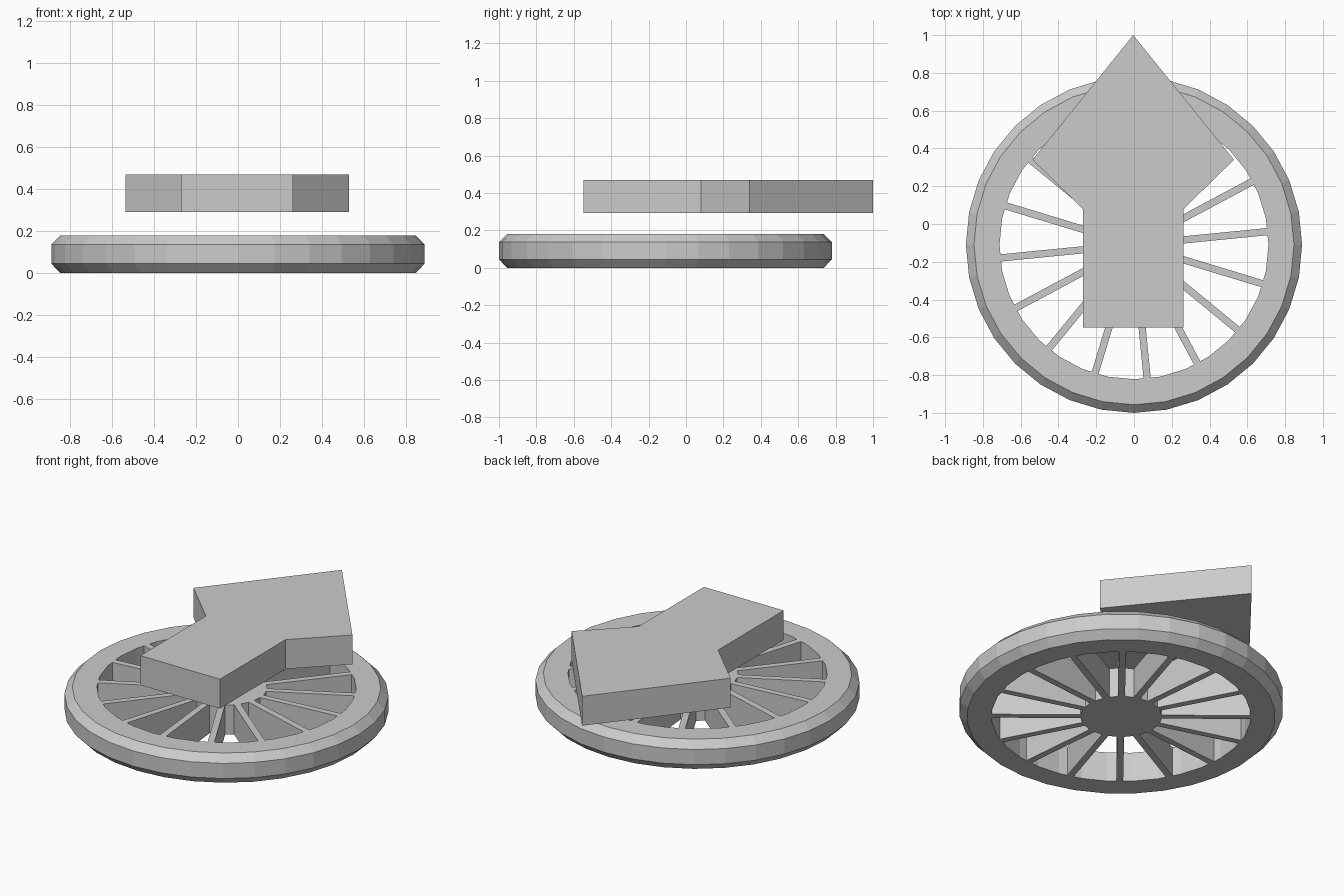
import bpy, bmesh
from math import cos, sin, pi
from mathutils import Matrix

if "Cube" in bpy.data.objects:
    bpy.data.objects.remove(bpy.data.objects["Cube"])

CENTRE = (0, -0.11, 0)
HEIGHT = 0.18
SIDES = 32
SPOKES = 16


def finish(name, bm, location=(0, 0, 0)):
    bmesh.ops.recalc_face_normals(bm, faces=bm.faces[:])
    mesh = bpy.data.meshes.new(name)
    bm.to_mesh(mesh)
    bm.free()
    obj = bpy.data.objects.new(name, mesh)
    obj.location = location
    bpy.context.collection.objects.link(obj)
    return obj


def prism(name, outline, z0, z1, location=(0, 0, 0)):
    bm = bmesh.new()
    face = bm.faces.new([bm.verts.new((x, y, z0)) for x, y in outline])
    ext = bmesh.ops.extrude_face_region(bm, geom=[face], use_keep_orig=True)
    top = [v for v in ext["geom"] if isinstance(v, bmesh.types.BMVert)]
    bmesh.ops.translate(bm, verts=top, vec=(0, 0, z1 - z0))
    return finish(name, bm, location)


def ring(radius):
    return [(radius * cos(2 * pi * i / SIDES), radius * sin(2 * pi * i / SIDES))
            for i in range(SIDES)]


# Wheel rim: chamfered profile swept around the axle
profile = [(0.712, 0), (0.847, 0), (0.89, 0.045), (0.89, 0.137), (0.847, HEIGHT), (0.712, HEIGHT)]
bm = bmesh.new()
loops = [[bm.verts.new((x, y, z)) for x, y in ring(r)] for r, z in profile]
for a, b in zip(loops, loops[1:] + loops[:1]):
    for i in range(SIDES):
        j = (i + 1) % SIDES
        bm.faces.new((a[i], a[j], b[j], b[i]))
finish("wheel_rim", bm, CENTRE)

# Wheel hub
prism("wheel_hub", ring(0.223), 0, HEIGHT, CENTRE)

# Spokes: bars joining the middle of every second rim facet to the hub
bm = bmesh.new()
r0, r1, width = 0.222, 0.709, 0.038
for k in range(SPOKES):
    m = (Matrix.Rotation(pi / SIDES + 2 * pi * k / SPOKES, 4, 'Z')
         @ Matrix.Translation(((r0 + r1) / 2, 0, HEIGHT / 2))
         @ Matrix.Diagonal((r1 - r0, width, HEIGHT, 1)))
    bmesh.ops.create_cube(bm, size=1, matrix=m)
finish("wheel_spokes", bm, CENTRE)

# Direction arrow floating above the wheel
half = [(0.533, 0.34), (0.267, 0.08), (0.267, -0.548)]
outline = [(0, 1)] + half + [(-x, y) for x, y in reversed(half)]
prism("arrow", outline, 0.292, 0.47, (-0.004, 0, 0))
